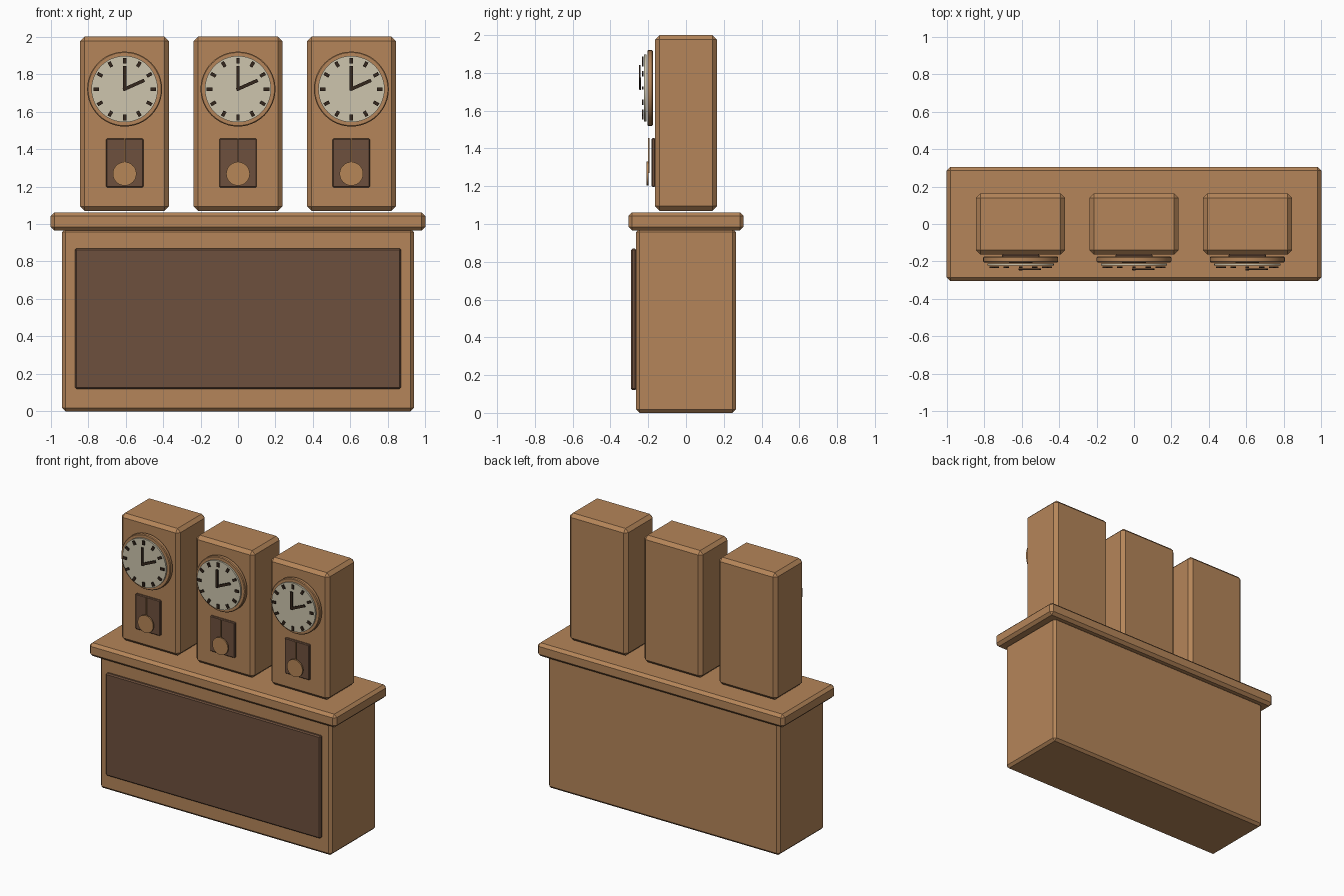
import bpy
import math
from mathutils import Matrix

cube = bpy.data.objects.get("Cube")
if cube:
    bpy.data.objects.remove(cube, do_unlink=True)


def material(name, rgb):
    mat = bpy.data.materials.new(name)
    mat.use_nodes = True
    colour = (*rgb, 1)
    mat.diffuse_color = colour
    mat.node_tree.nodes["Principled BSDF"].inputs["Base Color"].default_value = colour
    return mat


WOOD = material("warm wood", (0.46, 0.235, 0.1))
PANEL = material("dark wood", (0.155, 0.08, 0.047))
BRASS = material("brass", (0.47, 0.24, 0.095))
CREAM = material("cream", (0.61, 0.56, 0.42))
INK = material("dark brown", (0.035, 0.02, 0.012))


def finish(name, mat, bevel):
    obj = bpy.context.object
    obj.name = name
    obj.data.materials.append(mat)
    if bevel:
        mod = obj.modifiers.new("Chamfer", "BEVEL")
        mod.width = bevel
        mod.segments = 1
        mod.limit_method = "ANGLE"
    return obj


def box(name, mat, x, y, z, bevel=0):
    """Box from (min, max) ranges on each axis."""
    ranges = (x, y, z)
    centre = [(a + b) / 2 for a, b in ranges]
    bpy.ops.mesh.primitive_cube_add(size=1, location=centre)
    obj = finish(name, mat, bevel)
    obj.data.transform(Matrix.Diagonal([b - a for a, b in ranges] + [1]))
    return obj


def disc(name, mat, radius, x, y, z, bevel=0):
    """Round plate facing the front, y is a (min, max) range."""
    bpy.ops.mesh.primitive_cylinder_add(
        vertices=48, radius=radius, depth=y[1] - y[0],
        location=(x, sum(y) / 2, z), rotation=(math.pi / 2, 0, 0))
    obj = finish(name, mat, bevel)
    bpy.ops.object.shade_smooth_by_angle(angle=math.radians(30))
    return obj


def radial_bar(name, x, z, angle, start, end, width, y):
    """Bar on the dial, running outward at a clockwise angle from twelve."""
    obj = box(name, INK, (-width / 2, width / 2), y, (start, end))
    obj.data.transform(Matrix.Translation((0, 0, (start + end) / 2)))
    obj.rotation_euler = (0, angle, 0)
    obj.location = (x, sum(y) / 2, z)


# Cabinet
box("cabinet", WOOD, (-0.938, 0.938), (-0.264, 0.264), (0, 0.975), 0.018)
box("cabinet_panel", PANEL, (-0.87, 0.87), (-0.291, -0.262), (0.12, 0.87), 0.008)
box("countertop", WOOD, (-1, 1), (-0.305, 0.305), (0.965, 1.062), 0.02)

# Three clocks
DIAL_Z = 1.72
for side, x in (("right", -0.605), ("middle", 0), ("left", 0.605)):
    box(side + "_clock_case", WOOD, (x - 0.237, x + 0.237),
        (-0.164, 0.164), (1.07, 2), 0.024)

    # Dial
    disc(side + "_dial_rim", WOOD, 0.2, x, (-0.205, -0.174), DIAL_Z, 0.005)
    disc(side + "_dial", CREAM, 0.177, x, (-0.222, -0.21), DIAL_Z)
    for hour in range(12):
        radial_bar(f"{side}_hour_mark_{hour + 1}", x, DIAL_Z,
                   math.tau * (hour + 1) / 12, 0.137, 0.167, 0.018,
                   (-0.234, -0.226))
    radial_bar(side + "_minute_hand", x, DIAL_Z, 0, -0.008, 0.122, 0.018,
               (-0.248, -0.24))
    radial_bar(side + "_hour_hand", x, DIAL_Z, math.radians(66), -0.008, 0.115, 0.018,
               (-0.246, -0.238))

    # Pendulum window
    box(side + "_pendulum_panel", PANEL, (x - 0.1, x + 0.1),
        (-0.182, -0.162), (1.196, 1.455), 0.005)
    box(side + "_pendulum_rod", BRASS, (x - 0.004, x + 0.004),
        (-0.2, -0.194), (1.27, 1.455))
    disc(side + "_pendulum_bob", BRASS, 0.063, x, (-0.208, -0.198), 1.268)
